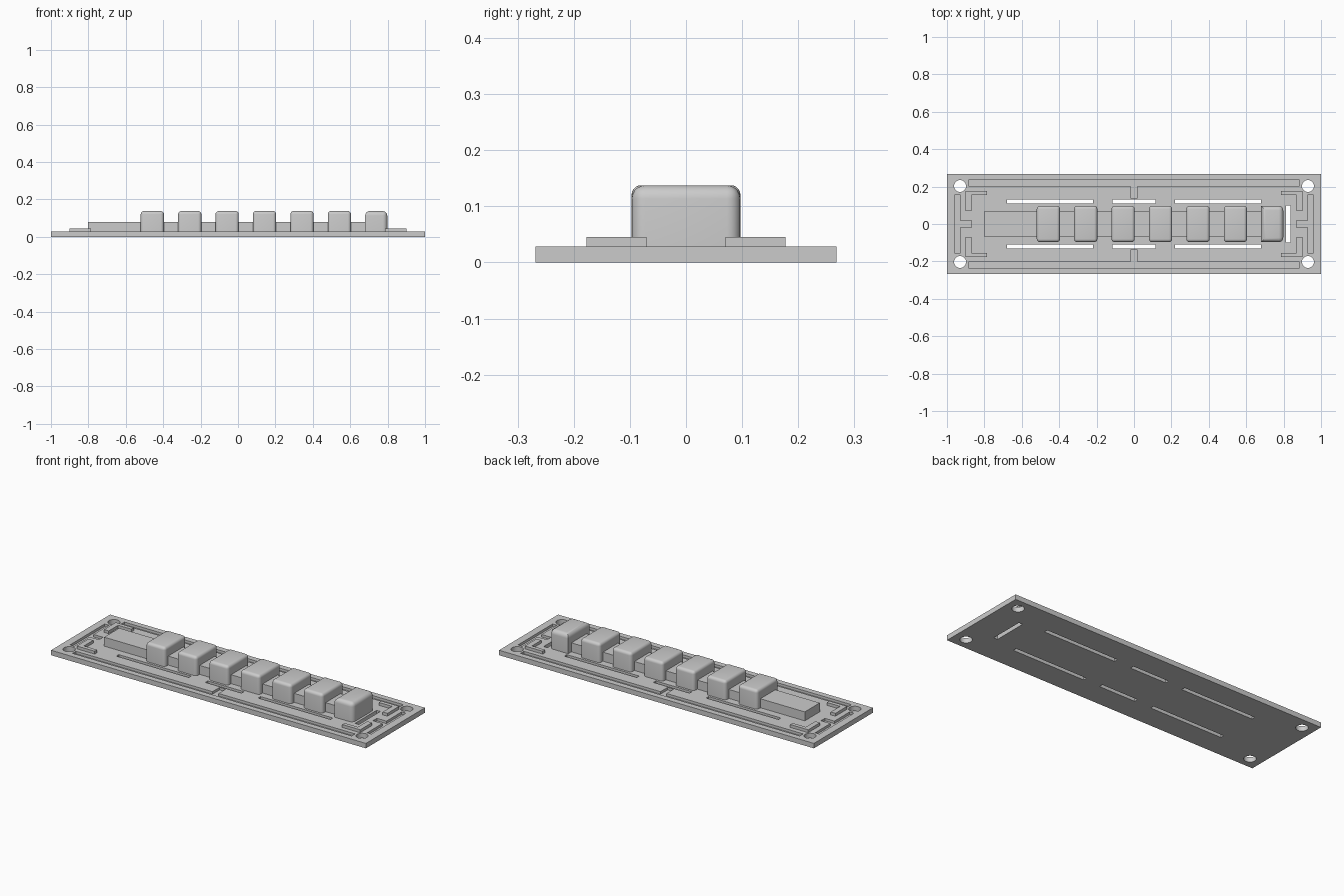
import bpy, bmesh, math

cube = bpy.data.objects.get("Cube")
if cube:
    bpy.data.objects.remove(cube, do_unlink=True)

grey = bpy.data.materials.new("plain_grey")
grey.use_nodes = True
colour = (0.6, 0.6, 0.6, 1)
grey.diffuse_color = colour
grey.node_tree.nodes["Principled BSDF"].inputs["Base Color"].default_value = colour

BASE_TOP = 0.0285
GROOVE = 0.014


def prism(bm, points, z0, z1):
    """Extrude a flat outline between two heights."""
    face = bm.faces.new([bm.verts.new((x, y, z0)) for x, y in points])
    ext = bmesh.ops.extrude_face_region(bm, geom=[face])["geom"]
    moved = [v for v in ext if isinstance(v, bmesh.types.BMVert)]
    bmesh.ops.translate(bm, verts=moved, vec=(0, 0, z1 - z0))


def rect(x0, x1, y0, y1):
    return [(x0, y0), (x1, y0), (x1, y1), (x0, y1)]


def finish(bm, name):
    bmesh.ops.recalc_face_normals(bm, faces=bm.faces)
    mesh = bpy.data.meshes.new(name)
    bm.to_mesh(mesh)
    bm.free()
    mesh.materials.append(grey)
    obj = bpy.data.objects.new(name, mesh)
    bpy.context.collection.objects.link(obj)
    return obj


def smooth(obj):
    bpy.ops.object.select_all(action="DESELECT")
    obj.select_set(True)
    bpy.context.view_layer.objects.active = obj
    bpy.ops.object.shade_smooth_by_angle(angle=math.radians(35))


def tee(half, outer, inner, tip, stem):
    """T outline: bar along the first axis, stem pointing to the centre."""
    return [(-half, outer), (half, outer), (half, inner), (stem, inner),
            (stem, tip), (-stem, tip), (-stem, inner), (-half, inner)]


# Base plate
bm = bmesh.new()
prism(bm, rect(-1, 1, -0.268, 0.268), 0, BASE_TOP)
base = finish(bm, "base_plate")

# Cutter for grooves, slots and corner holes
bm = bmesh.new()
for s in (-1, 1):
    long_tee = tee(0.886, 0.235, 0.204, 0.139, 0.019)
    side_tee = tee(0.157, 0.957, 0.93, 0.87, 0.018)
    prism(bm, [(x, s * y) for x, y in long_tee], GROOVE, 0.1)
    prism(bm, [(s * y, x) for x, y in side_tee], GROOVE, 0.1)
    for x0, x1 in ((-0.68, -0.22), (-0.115, 0.115), (0.22, 0.68)):
        y0, y1 = sorted((s * 0.11, s * 0.132))
        prism(bm, rect(x0, x1, y0, y1), -0.1, 0.1)
    for t in (-1, 1):
        hole = [(s * 0.93 + 0.032 * math.cos(a * math.tau / 32),
                 t * 0.203 + 0.032 * math.sin(a * math.tau / 32)) for a in range(32)]
        prism(bm, hole, -0.1, 0.1)
prism(bm, rect(0.812, 0.836, -0.098, 0.098), -0.1, 0.1)
cutter = finish(bm, "plate_cutter")
cutter.hide_render = True

cut = base.modifiers.new("cutouts", "BOOLEAN")
cut.operation = "DIFFERENCE"
cut.solver = "EXACT"
cut.object = cutter
bpy.context.view_layer.objects.active = base
bpy.ops.object.modifier_apply(modifier=cut.name)
bpy.data.objects.remove(cutter, do_unlink=True)
smooth(base)

# Raised corner brackets
bracket = [(0.9, 0.177), (0.786, 0.177), (0.786, 0.155),
           (0.87, 0.155), (0.87, 0.07), (0.9, 0.07)]
for sx, side in ((-1, "right"), (1, "left")):
    for sy, end in ((-1, "front"), (1, "back")):
        bm = bmesh.new()
        prism(bm, [(sx * x, sy * y) for x, y in bracket], BASE_TOP - 0.005, 0.045)
        finish(bm, f"corner_bracket_{end}_{side}")

# Long central bar
bm = bmesh.new()
prism(bm, rect(-0.802, 0.7, -0.068, 0.068), BASE_TOP - 0.005, 0.08)
finish(bm, "central_bar")

# Row of rounded blocks; the last is rounder on its outer end
for i in range(7):
    last = i == 6
    x0 = -0.52 + 0.2 * i
    x1 = x0 + (0.118 if last else 0.124)
    bm = bmesh.new()
    prism(bm, rect(x0, x1, -0.097, 0.097), BASE_TOP - 0.005, 0.1375)

    def rounded(edge):
        a, b = (v.co for v in edge.verts)
        if a.z > 0.1 and b.z > 0.1:
            return True
        upright = abs(a.z - b.z) > 0.05
        return upright and (not last or a.x > x0 + 0.05)

    bmesh.ops.bevel(bm, geom=[e for e in bm.edges if rounded(e)],
                    offset=0.024 if last else 0.017, segments=5,
                    profile=0.5, affect="EDGES")
    smooth(finish(bm, f"rounded_block_{i + 1}"))
